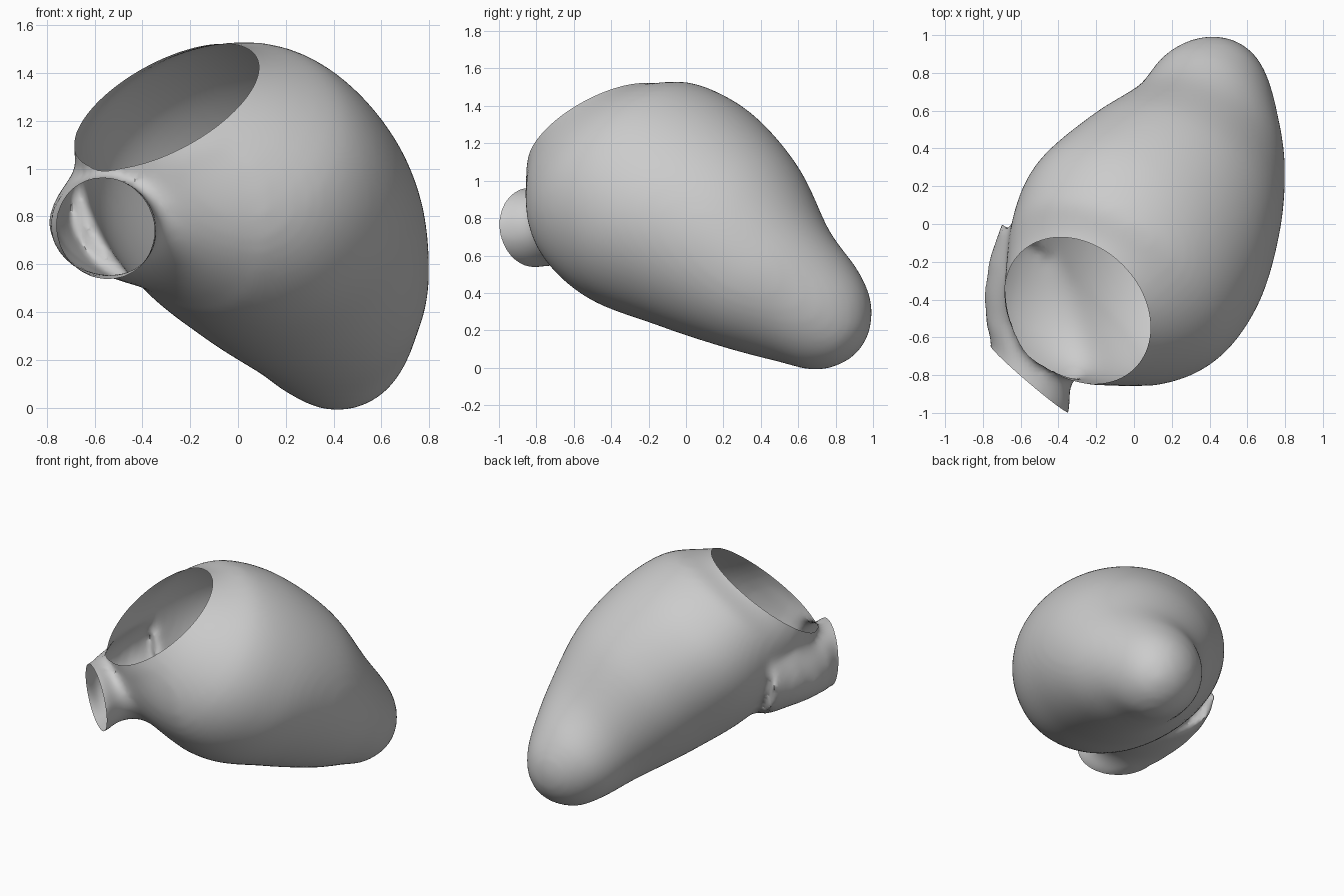
import bpy, bmesh, math
from mathutils import Vector

if "Cube" in bpy.data.objects:
    bpy.data.objects.remove(bpy.data.objects["Cube"])

AXIS = Vector((-.40, -.70, .59)).normalized()      # tip -> big opening
MOUTH_N = Vector((-.43, -.43, .79)).normalized()   # big opening normal
MOUTH_C = Vector((-.30, -.46, 1.26))
SPOUT_N = Vector((-.65, -.76, -.08)).normalized()  # small opening normal
SPOUT_C = Vector((-.55, -.825, .75))


def ring(bm, c, n, a, b, low, high, seg=64):
    """Ellipse ring (half widths a, b) flattened at lower left (low) and upper right (high)."""
    n = n.normalized()
    e1 = Vector((0, 0, 1)).cross(n).normalized()
    e2 = n.cross(e1)
    vs = []
    for i in range(seg):
        t = 2 * math.pi * i / seg
        f = 1 - low * max(0, math.cos(t - math.radians(230))) ** 2 \
              - high * max(0, math.cos(t - math.radians(40))) ** 2
        vs.append(bm.verts.new(c + (e1 * a * math.cos(t) + e2 * b * math.sin(t)) * f))
    return vs


def loft(bm, keys, steps=6):
    """Closed loft through sections (center, normal, a, b, low, high), spline blended."""
    def cr(p0, p1, p2, p3, t):
        return 0.5 * (2 * p1 + (p2 - p0) * t + (2 * p0 - 5 * p1 + 4 * p2 - p3) * t * t
                      + (3 * p1 - p0 - 3 * p2 + p3) * t ** 3)
    rings, last = [], len(keys) - 1
    for i in range(last):
        q = [keys[max(0, min(last, j))] for j in (i - 1, i, i + 1, i + 2)]
        for s in range(steps + (i == last - 1)):
            rings.append(ring(bm, *[cr(*[k[m] for k in q], s / steps) for m in range(6)]))
    for r0, r1 in zip(rings, rings[1:]):
        for j in range(len(r0)):
            k = (j + 1) % len(r0)
            bm.faces.new((r0[j], r0[k], r1[k], r1[j]))
    bm.faces.new(rings[0])
    bm.faces.new(rings[-1])


bm = bmesh.new()

# rounded tip and swelling chamber
tip = Vector((.42, .70, .285))
keys = [(tip - AXIS * o, AXIS, r, r, 0, 0) for o, r in ((.30, .03), (.26, .14), (.16, .25))]
for x, y, z, a, b, k, low, high in ((.44, .69, .29, .35, .325, 0, 0, 0),
                                    (.385, .47, .435, .455, .42, 0, .02, 0),
                                    (.225, .20, .66, .615, .575, 0, .10, .02),
                                    (.03, -.10, .86, .73, .67, 0, .19, .05),
                                    (-.125, -.345, 1.06, .67, .615, .2, .17, .05)):
    keys.append((Vector((x, y, z)), AXIS.lerp(MOUTH_N, k), a, b, low, high))
keys.append((MOUTH_C, MOUTH_N, .43, .43, 0, 0))
keys.append((MOUTH_C + MOUTH_N * .06, MOUTH_N, .38, .38, 0, 0))
loft(bm, keys)

# side spout
loft(bm, [(Vector((-.32, -.32, .83)), SPOUT_N, .50, .34, 0, 0),
          (Vector((-.55, -.57, .765)), SPOUT_N, .335, .215, 0, 0),
          (SPOUT_C, SPOUT_N, .27, .215, 0, 0),
          (SPOUT_C + SPOUT_N * .08, SPOUT_N, .27, .215, 0, 0)])
bmesh.ops.recalc_face_normals(bm, faces=bm.faces)

# fuse both into one skin
mesh = bpy.data.meshes.new("chamber")
bm.to_mesh(mesh)
bm.free()
obj = bpy.data.objects.new("chamber_shell", mesh)
bpy.context.collection.objects.link(obj)
mod = obj.modifiers.new("fuse", 'REMESH')
mod.mode = 'VOXEL'
mod.voxel_size = .025
dg = bpy.context.evaluated_depsgraph_get()
bm = bmesh.new()
bm.from_object(obj, dg)
obj.modifiers.clear()


# soften the skin, more strongly where the spout joins
def near_joint(v):
    p = v.co - SPOUT_C
    return -.55 < p.dot(SPOUT_N) < -.09 and p.length < .65 and (v.co - MOUTH_C).dot(MOUTH_N) < -.06


def soften(verts, times):
    for _ in range(times):
        bmesh.ops.smooth_vert(bm, verts=verts, factor=.5,
                              use_axis_x=True, use_axis_y=True, use_axis_z=True)


soften([v for v in bm.verts if near_joint(v)], 40)
soften(bm.verts, 5)

# slice the two openings clean
for c, n, reach in ((MOUTH_C, MOUTH_N, .46), (SPOUT_C, SPOUT_N, .40)):
    faces = [f for f in bm.faces if (f.calc_center_median() - c).length < reach]
    geom = faces + list({e for f in faces for e in f.edges}) + list({v for f in faces for v in f.verts})
    bmesh.ops.bisect_plane(bm, geom=geom, plane_co=c, plane_no=n, dist=1e-5)
    cap = [f for f in bm.faces if (f.calc_center_median() - c).length < reach
           and (f.calc_center_median() - c).dot(n) > 0]
    bmesh.ops.delete(bm, geom=cap, context='FACES')

bm.to_mesh(mesh)
bm.free()
bpy.context.view_layer.objects.active = obj
obj.select_set(True)
bpy.ops.object.shade_smooth_by_angle(angle=math.radians(50))
